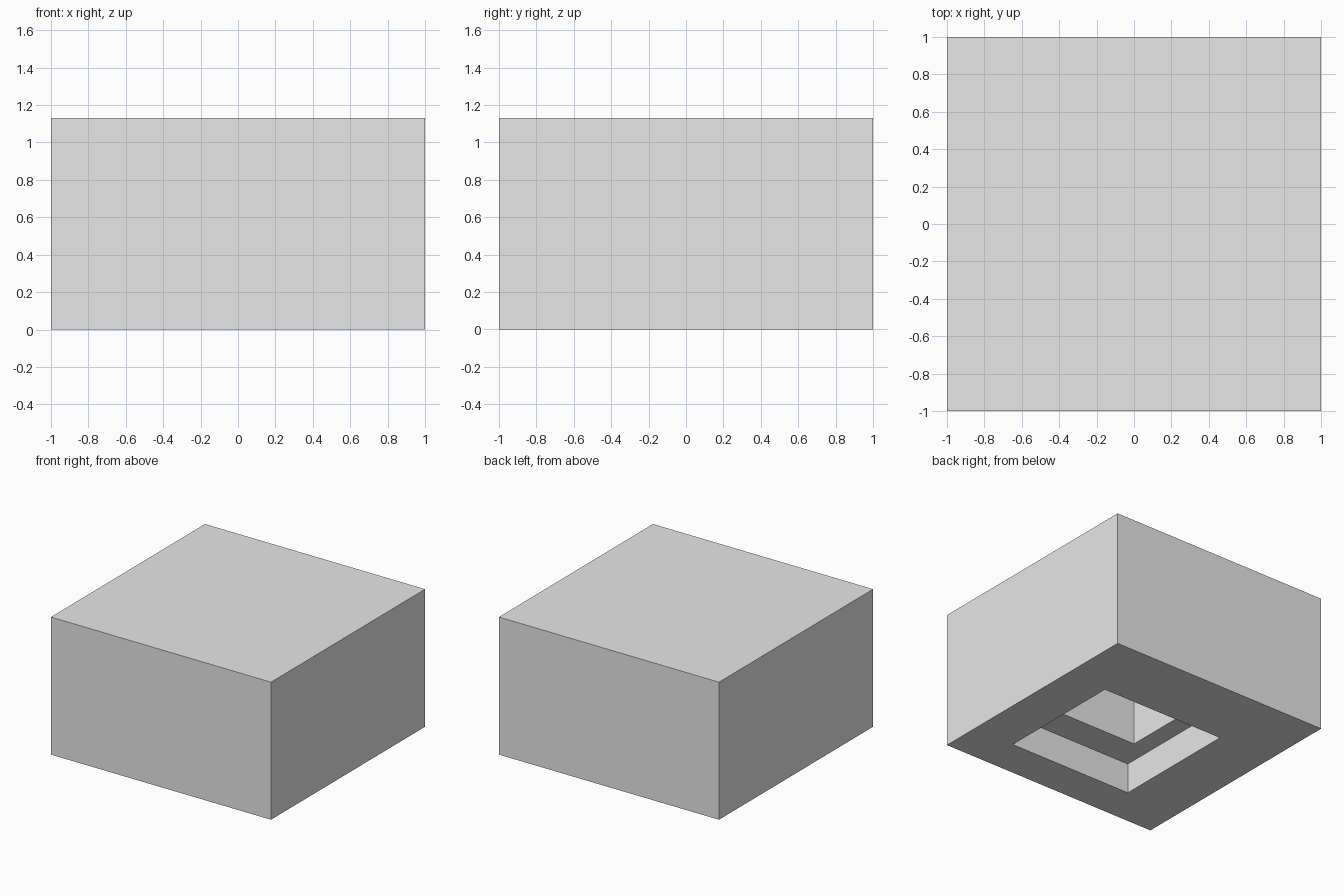
import bpy
import bmesh

old = bpy.data.objects.get("Cube")
if old:
    bpy.data.objects.remove(old, do_unlink=True)

HEIGHT = 1.13

grey = bpy.data.materials.new("plain grey")
grey.use_nodes = True
colour = (0.8, 0.8, 0.8, 1)
grey.diffuse_color = colour
grey.node_tree.nodes["Principled BSDF"].inputs["Base Color"].default_value = colour


def sink_pocket(bm, face, centre, half, depth):
    """Inset a rectangle in a horizontal face, push it upward and return it."""
    bmesh.ops.inset_individual(bm, faces=[face], thickness=0.05)
    middle = face.calc_center_median()
    for v in face.verts:
        for axis in (0, 1):
            side = 1 if v.co[axis] > middle[axis] else -1
            v.co[axis] = centre[axis] + side * half[axis]
    floor = bmesh.ops.extrude_discrete_faces(bm, faces=[face])["faces"][0]
    for v in floor.verts:
        v.co.z += depth
    return floor


# Solid outer block
bm = bmesh.new()
bmesh.ops.create_cube(bm, size=2)
for v in bm.verts:
    v.co.z = HEIGHT if v.co.z > 0 else 0
bm.normal_update()
underside = min(bm.faces, key=lambda f: f.calc_center_median().z)

# Wide shallow recess in the underside, then a narrow deep pocket inside it
recess = sink_pocket(bm, underside, (0.06, -0.135), (0.565, 0.54), 0.25)
sink_pocket(bm, recess, (0.06, -0.135), (0.406, 0.277), 0.6)

bmesh.ops.recalc_face_normals(bm, faces=bm.faces)
mesh = bpy.data.meshes.new("recessed_block")
bm.to_mesh(mesh)
bm.free()
mesh.materials.append(grey)
block = bpy.data.objects.new("recessed_block", mesh)
bpy.context.collection.objects.link(block)
